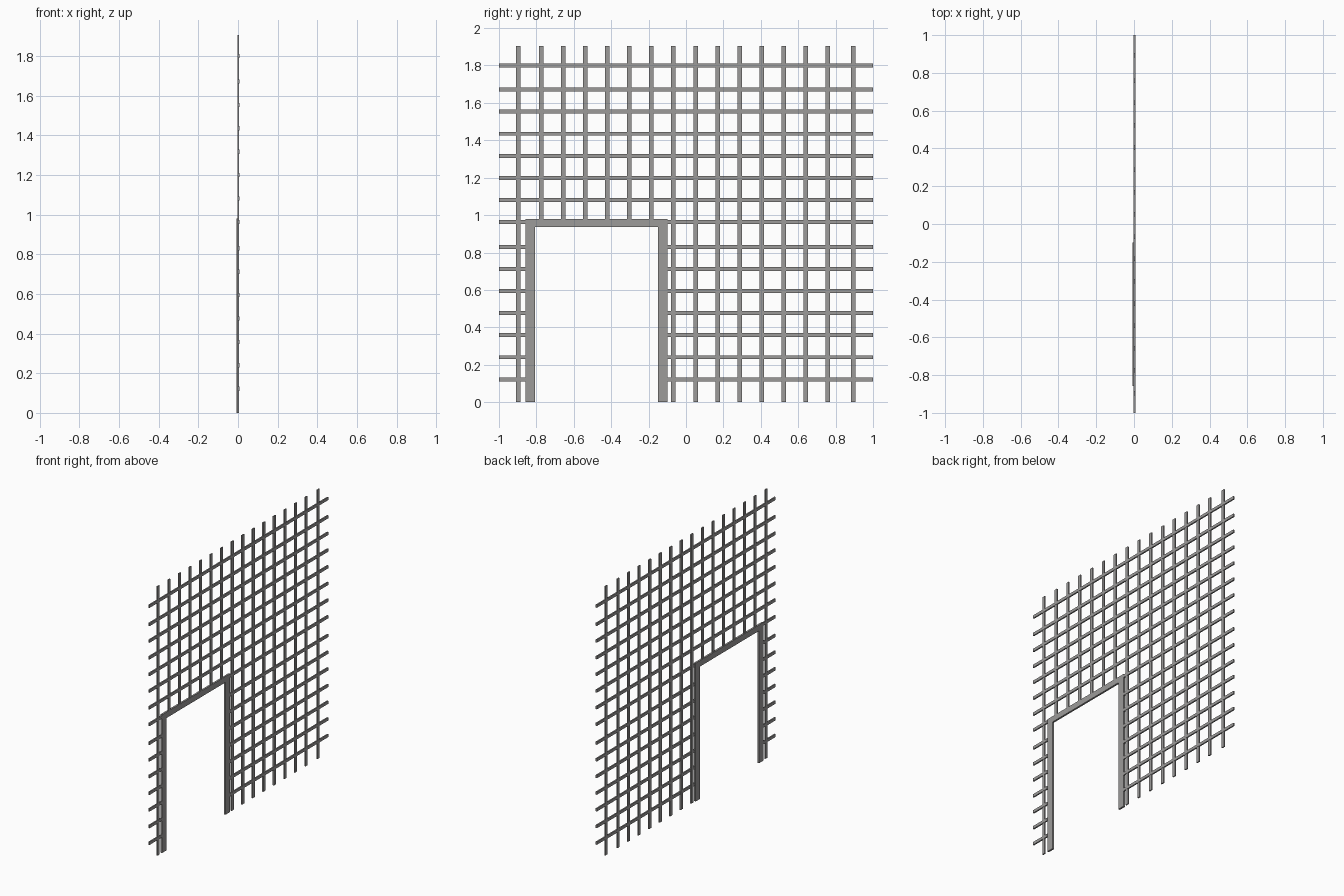
import bpy
import bmesh
from mathutils import Matrix, Vector

cube = bpy.data.objects.get("Cube")
if cube:
    bpy.data.objects.remove(cube, do_unlink=True)

steel = bpy.data.materials.new("grey_steel")
steel.use_nodes = True
grey = (0.335, 0.327, 0.323, 1)
steel.diffuse_color = grey
steel.node_tree.nodes["Principled BSDF"].inputs["Base Color"].default_value = grey


def build(name, boxes):
    """Make one object from boxes given as (low corner, high corner)."""
    bm = bmesh.new()
    for low, high in boxes:
        low, high = Vector(low), Vector(high)
        place = Matrix.Translation((low + high) / 2) @ Matrix.Diagonal((high - low).to_4d())
        bmesh.ops.create_cube(bm, size=1, matrix=place)
    mesh = bpy.data.meshes.new(name)
    bm.to_mesh(mesh)
    bm.free()
    mesh.materials.append(steel)
    obj = bpy.data.objects.new(name, mesh)
    bpy.context.collection.objects.link(obj)


# Shared sizes
TOP = 1.905
UPRIGHT_HALF = 0.012
RAIL_HALF = 0.0105
STEP = 0.118
DOOR_LEFT, DOOR_RIGHT = -0.858, -0.099
BEAM_LOW, BEAM_TOP = 0.937, 0.979
LEG = 0.05
BACK, FACE = -0.007, 0.006

# Vertical bars, cut short above the doorway
bars = []
for y in [-0.896] + [-0.775 + STEP * i for i in range(14)] + [0.893]:
    bottom = BEAM_LOW + 0.02 if DOOR_LEFT < y < DOOR_RIGHT else 0
    bars.append(((-0.003, y - UPRIGHT_HALF, bottom), (0.0055, y + UPRIGHT_HALF, TOP)))
build("vertical_bars", bars)

# Horizontal bars, split either side of the doorway
bars = []
for z in [0.122 + STEP * i for i in range(7)] + [0.963 + STEP * i for i in range(7)] + [1.80]:
    spans = [(-1, 1)] if z > BEAM_TOP else [(-1, DOOR_LEFT), (DOOR_RIGHT, 1)]
    for start, end in spans:
        bars.append(((-0.0025, start, z - RAIL_HALF), (0.007, end, z + RAIL_HALF)))
build("horizontal_bars", bars)

# Door frame: two posts and a lintel
build("left_post", [((BACK, DOOR_LEFT, 0), (FACE, DOOR_LEFT + LEG, BEAM_TOP))])
build("right_post", [((BACK, DOOR_RIGHT - LEG, 0), (FACE, DOOR_RIGHT, BEAM_TOP))])
build("lintel", [((BACK, DOOR_LEFT + LEG, BEAM_LOW), (FACE, DOOR_RIGHT - LEG, BEAM_TOP))])
